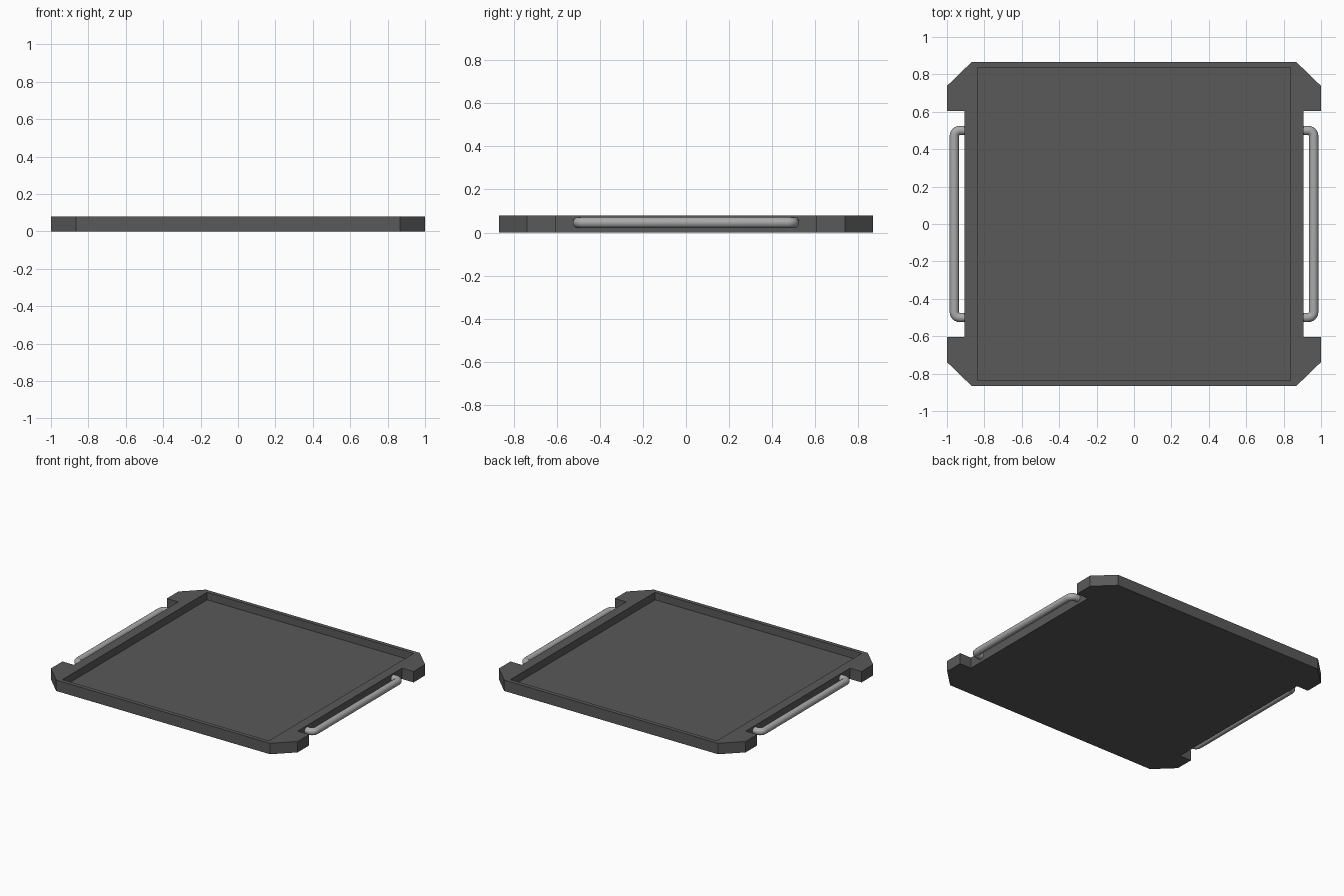
import bpy, bmesh, math
from mathutils import Vector

if "Cube" in bpy.data.objects:
    bpy.data.objects.remove(bpy.data.objects["Cube"])


def material(name, rgb):
    m = bpy.data.materials.new(name)
    m.diffuse_color = (*rgb, 1)
    m.use_nodes = True
    m.node_tree.nodes["Principled BSDF"].inputs["Base Color"].default_value = m.diffuse_color
    return m


dark = material("dark grey", (0.10, 0.10, 0.10))
metal = material("light grey metal", (0.40, 0.40, 0.40))


def finish(bm, name, mat):
    bmesh.ops.recalc_face_normals(bm, faces=bm.faces[:])
    me = bpy.data.meshes.new(name)
    bm.to_mesh(me)
    bm.free()
    me.materials.append(mat)
    ob = bpy.data.objects.new(name, me)
    bpy.context.collection.objects.link(ob)
    return ob


# Tray: chamfered outline with handle notches and a square recess
H, FLOOR, R = 0.08, 0.025, 0.837
quarter = [(0.907, 0.604), (1.0, 0.604), (1.0, 0.738), (0.867, 0.867)]
outline = (quarter + [(-x, y) for x, y in reversed(quarter)]
           + [(-x, -y) for x, y in quarter]
           + [(x, -y) for x, y in reversed(quarter)])
recess = [(R, R), (-R, R), (-R, -R), (R, -R)]

bm = bmesh.new()


def loop(points, z):
    return [bm.verts.new((x, y, z)) for x, y in points]


def walls(a, b):
    for i in range(len(a)):
        j = (i + 1) % len(a)
        bm.faces.new((a[i], a[j], b[j], b[i]))


bottom, top = loop(outline, 0), loop(outline, H)
rim, floor = loop(recess, H), loop(recess, FLOOR)
walls(bottom, top)
walls(rim, floor)
bm.faces.new(bottom)
bm.faces.new(floor)
rim_edges = [bm.edges.get((l[i - 1], l[i])) for l in (top, rim) for i in range(len(l))]
fill = bmesh.ops.triangle_fill(bm, edges=rim_edges, use_beauty=True)
# keep only the rim, never a cap over the recess
caps = [g for g in fill["geom"] if isinstance(g, bmesh.types.BMFace)
        and max(abs(c) for c in g.calc_center_median().xy) < R - 0.1]
bmesh.ops.delete(bm, geom=caps, context='FACES_ONLY')
tray = finish(bm, "tray", dark)


# Handles: round bar swept along a U path with rounded corners
def handle(side, name):
    cx, cy, z, r, bend, n = 0.961, 0.50, 0.046, 0.025, 0.03, 16
    half = [(0.89, cy, 0.0)]
    for k in range(7):
        a = math.pi / 2 * (1 - k / 6)
        half.append((cx - bend + bend * math.cos(a),
                     cy - bend + bend * math.sin(a), math.pi / 2 - a))
    # each entry: x, y, heading of the bar (0 = outward, 90 deg = along y)
    path = half + [(x, -y, math.pi - h) for x, y, h in reversed(half)]
    hb = bmesh.new()
    rings = []
    for x, y, h in path:
        nx, ny = math.sin(h), math.cos(h)
        ring = []
        for k in range(n):
            t = 2 * math.pi * k / n
            p = Vector((x + nx * r * math.cos(t), y + ny * r * math.cos(t),
                        z + r * math.sin(t)))
            p.x *= side
            ring.append(hb.verts.new(p))
        rings.append(ring)
    for a, b in zip(rings, rings[1:]):
        for k in range(n):
            j = (k + 1) % n
            hb.faces.new((a[k], a[j], b[j], b[k]))
    hb.faces.new(rings[0])
    hb.faces.new(rings[-1])
    ob = finish(hb, name, metal)
    bpy.ops.object.select_all(action='DESELECT')
    bpy.context.view_layer.objects.active = ob
    ob.select_set(True)
    bpy.ops.object.shade_smooth_by_angle(angle=math.radians(40))


handle(1, "right_handle")
handle(-1, "left_handle")
